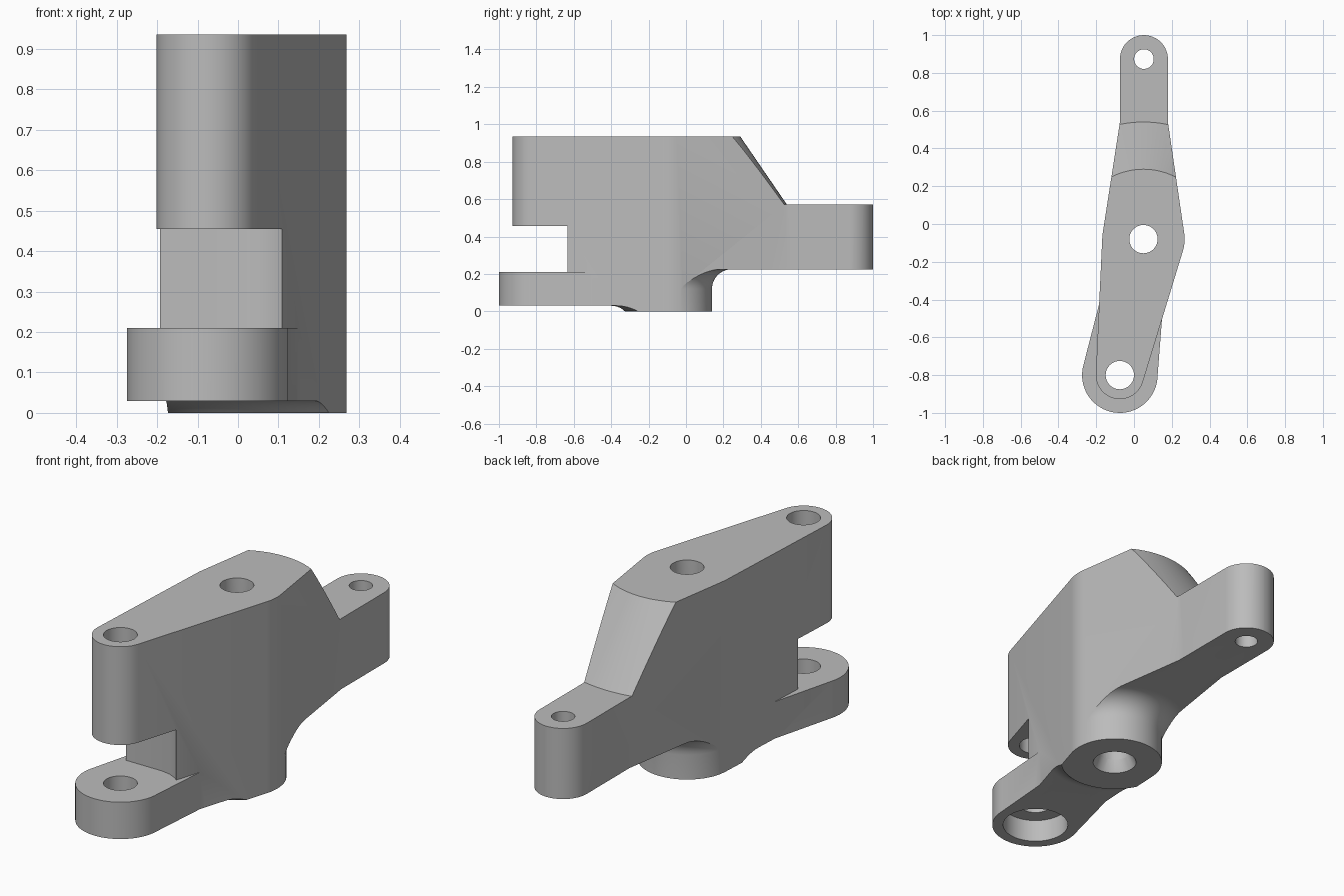
import bpy, bmesh, math
from mathutils import Vector

old = bpy.data.objects.get("Cube")
if old:
    bpy.data.objects.remove(old, do_unlink=True)

HUB = Vector((0.05, -0.08))
FRONT = Vector((-0.075, -0.80))
BACK = Vector((0.0525, 0.873))
HUB_R, END_R, LOBE_R = 0.218, 0.127, 0.2

grey = bpy.data.materials.new("plain grey")
grey.use_nodes = True
grey.diffuse_color = (0.5, 0.5, 0.5, 1)
grey.node_tree.nodes["Principled BSDF"].inputs["Base Color"].default_value = (0.5, 0.5, 0.5, 1)


def arc(centre, r, start, end, n):
    """Points along an arc, angles in degrees."""
    angles = [math.radians(start + (end - start) * i / n) for i in range(n + 1)]
    return [(centre[0] + r * math.cos(a), centre[1] + r * math.sin(a)) for a in angles]


def loft(name, rings):
    """Solid skinned over matching rings of points, capped at both ends."""
    bm = bmesh.new()
    loops = [[bm.verts.new(p) for p in ring] for ring in rings]
    n = len(loops[0])
    for a, b in zip(loops, loops[1:]):
        for i in range(n):
            j = (i + 1) % n
            bm.faces.new((a[i], a[j], b[j], b[i]))
    bm.faces.new(loops[0])
    bm.faces.new(loops[-1])
    bmesh.ops.recalc_face_normals(bm, faces=bm.faces)
    mesh = bpy.data.meshes.new(name)
    bm.to_mesh(mesh)
    bm.free()
    mesh.materials.append(grey)
    obj = bpy.data.objects.new(name, mesh)
    bpy.context.collection.objects.link(obj)
    return obj


def prism(name, outline, z0, z1):
    return loft(name, [[(x, y, z) for x, y in outline] for z in (z0, z1)])


def hub_sweep(name, profile, start, end, n=48):
    """Turn an (r, z) profile about the hub axis."""
    rings = []
    for i in range(n + 1):
        a = math.radians(start + (end - start) * i / n)
        rings.append([(HUB.x + r * math.cos(a), HUB.y + r * math.sin(a), z) for r, z in profile])
    return loft(name, rings)


def hole(centre, r0, r1, z0, z1):
    return loft("hole_cutter", [[(x, y, z) for x, y in arc(centre, r, 0, 352.5, 47)]
                                for r, z in ((r0, z0), (r1, z1))])


def combine(target, tool, operation="DIFFERENCE"):
    tool.hide_render = True
    mod = target.modifiers.new("combine", "BOOLEAN")
    mod.operation = operation
    mod.solver = "EXACT"
    mod.object = tool
    bpy.context.view_layer.objects.active = target
    bpy.ops.object.modifier_apply(modifier=mod.name)
    bpy.data.objects.remove(tool, do_unlink=True)


# Main lever body: back arm, hub and front end joined by tangent lines
to_front = FRONT - HUB
mid = math.degrees(math.atan2(to_front.y, to_front.x)) % 360
spread = math.degrees(math.acos((HUB_R - END_R) / to_front.length))
left, right = mid - spread, mid + spread
outline = (arc(BACK, END_R, 0, 180, 24)
           + [(BACK.x - END_R, 0.54)]
           + arc(HUB, HUB_R, 171.9, left, 3)
           + arc(FRONT, END_R, left, right, 24)
           + arc(HUB, HUB_R, right, 368.1, 8)
           + [(BACK.x + END_R, 0.54)])
body = prism("lever_body", outline, 0, 0.935)

# Slot under the front end, with a curved corner
slot = [(-0.5, -0.59), (0, -0.59), (0.05, -0.598), (0.09, -0.617),
        (0.13, -0.65), (0.3, -0.85), (0.3, -1.2), (-0.5, -1.2)]
combine(body, prism("slot_cutter", slot, -0.2, 0.455))

# Lower front lobe
lobe = arc(FRONT, LOBE_R, 165, 360, 32) + [(0.15, -0.48), (0.12, -0.4), (-0.13, -0.4), (-0.181, -0.41)]
combine(body, prism("front_lobe", lobe, -0.05, 0.21), "UNION")

# Conical slope down to the back arm
slope = [(0.37, 0.935), (0.62, 0.57), (1.3, 0.57), (1.3, 1.2), (0.37, 1.2)]
combine(body, hub_sweep("slope_cutter", slope, 20, 160))

# Filleted undersides of the back arm and the front lobe
back_under = [(0.219, -0.2)] + arc((0.324, 0.12), 0.105, 180, 90, 10) + [(1.3, 0.225), (1.3, -0.2)]
combine(body, hub_sweep("back_underside_cutter", back_under, 0, 180))
front_under = [(0.247, -0.2)] + arc((0.32, -0.075), 0.105, 134, 90, 6) + [(1.3, 0.03), (1.3, -0.2)]
combine(body, hub_sweep("front_underside_cutter", front_under, 180, 360))

# Through holes, lobe counterbore and flared hub mouth
combine(body, hole(FRONT, 0.075, 0.075, -0.3, 1.2))
combine(body, hole(HUB, 0.075, 0.075, -0.3, 1.2))
combine(body, hole(BACK, 0.052, 0.052, -0.3, 1.2))
combine(body, hole(FRONT, 0.15, 0.15, -0.3, 0.14))
combine(body, hole(HUB, 0.108, 0.07, -0.02, 0.07))

# Smooth curved walls, crisp edges
bpy.ops.object.select_all(action="DESELECT")
body.select_set(True)
bpy.context.view_layer.objects.active = body
bpy.ops.object.shade_smooth_by_angle(angle=math.radians(25))
